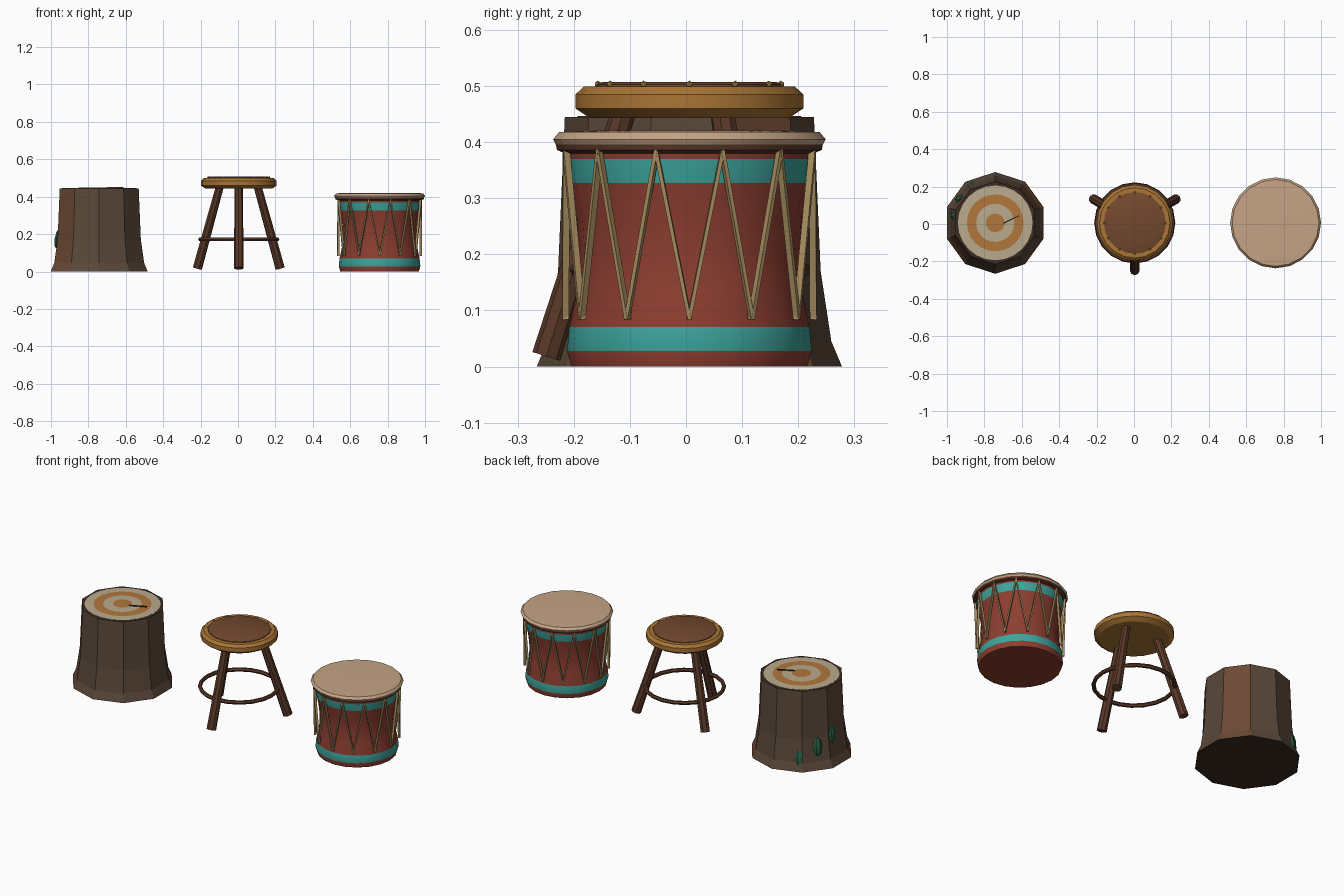
import bpy, bmesh
from math import sin, cos, pi, radians
from mathutils import Vector, Matrix

if "Cube" in bpy.data.objects:
    bpy.data.objects.remove(bpy.data.objects["Cube"])


def mat(name, hexa):
    m = bpy.data.materials.new(name)
    rgb = [(int(hexa[i:i + 2], 16) / 255) ** 2.2 for i in (0, 2, 4)]
    m.diffuse_color = (*rgb, 1)
    m.use_nodes = True
    m.node_tree.nodes["Principled BSDF"].inputs["Base Color"].default_value = m.diffuse_color
    return m


BARK, BARK2, PITH = mat("bark", "5a493c"), mat("warm_bark", "6b4a37"), mat("dark_bark", "3e2f28")
CREAM, RING = mat("pale_wood", "b9a98c"), mat("ring_wood", "b0763e")
TEAL, RED, SKIN = mat("teal_paint", "3fa39b"), mat("red_paint", "8c4034"), mat("drum_skin", "c4a284")
WOOD, SEAT, LEATHER = mat("dark_wood", "5a3b2c"), mat("seat_wood", "a87438"), mat("leather", "734a32")
GOLD, LEAF, ROPE = mat("brass", "b0904a"), mat("leaf_green", "2e6248"), mat("rope", "a38a5e")

Y = 0.006
STUMP, STOOL, DRUM = Vector((-0.742, Y, 0)), Vector((0.004, Y, 0)), Vector((0.757, Y, 0))


def finish(name, bm, mats, smooth=None):
    bmesh.ops.recalc_face_normals(bm, faces=bm.faces)
    me = bpy.data.meshes.new(name)
    bm.to_mesh(me)
    bm.free()
    for m in mats:
        me.materials.append(m)
    ob = bpy.data.objects.new(name, me)
    bpy.context.collection.objects.link(ob)
    if smooth:
        bpy.context.view_layer.objects.active = ob
        ob.select_set(True)
        bpy.ops.object.shade_smooth_by_angle(angle=radians(smooth))
        ob.select_set(False)
    return ob


def lathe(name, profile, n, loc, mats, pick=None, smooth=30):
    """Capped turned solid; pick(row, column) chooses the material, row -1 is the base cap."""
    bm = bmesh.new()
    rows = [[bm.verts.new(loc + Vector((r * cos(a), r * sin(a), z)))
             for a in (pi / 2 + 2 * pi * i / n for i in range(n))] for r, z in profile]
    pick = pick or (lambda r, c: 0)
    for j in range(len(rows) - 1):
        for i in range(n):
            k = (i + 1) % n
            f = bm.faces.new((rows[j][i], rows[j][k], rows[j + 1][k], rows[j + 1][i]))
            f.material_index = pick(j, i)
    bm.faces.new(rows[0]).material_index = pick(-1, 0)
    bm.faces.new(rows[-1]).material_index = pick(len(rows) - 1, 0)
    return finish(name, bm, mats, smooth)


def polar(c, r, deg, z):
    return c + Vector((r * cos(radians(deg)), r * sin(radians(deg)), z))


def bar_matrix(a, b, out):
    """Frame with z along a-b and x roughly along out."""
    z = (b - a).normalized()
    y = z.cross(out).normalized()
    m = Matrix((y.cross(z), y, z)).transposed().to_4x4()
    m.translation = (a + b) / 2
    return m


# Stump: flared ten-sided trunk, growth rings, crack and side leaves
lathe("stump_trunk", [(.272, 0), (.253, .045), (.234, .17), (.222, .445)], 10, STUMP,
      [BARK, BARK2, PITH],
      lambda r, c: 2 if r in (-1, 3) else int(c in (3, 8)), smooth=None)
lathe("growth_rings", [(.2, .44), (.2, .446), (.152, .447), (.102, .448), (.05, .449)], 24, STUMP,
      [CREAM, RING], lambda r, c: int(r in (2, 4)))
bm = bmesh.new()
bmesh.ops.create_cube(bm, size=1, matrix=Matrix.Translation(STUMP + Vector((.085, .018, .45)))
                      @ Matrix.Rotation(radians(26), 4, 'Z') @ Matrix.Diagonal((.095, .007, .006, 1)))
finish("stump_crack", bm, [PITH])
for i, (deg, r, z) in enumerate([(123, .238, .07), (146, .235, .125), (169, .228, .175)]):
    bm = bmesh.new()
    bmesh.ops.create_uvsphere(bm, u_segments=6, v_segments=4, radius=1,
                              matrix=Matrix.Translation(polar(STUMP, r, deg, z))
                              @ Matrix.Rotation(radians(deg), 4, 'Z')
                              @ Matrix.Rotation(radians(-8), 4, 'Y')
                              @ Matrix.Diagonal((.014, .026, .052, 1)))
    finish(f"stump_leaf_{i + 1}", bm, [LEAF])

# Stool: seat, leather pad, studs, splayed legs and ring stretcher
lathe("stool_seat", [(.178, .443), (.203, .46), (.203, .485), (.188, .499)], 20, STOOL, [SEAT])
lathe("stool_pad", [(.165, .495), (.165, .503), (.155, .507)], 20, STOOL, [LEATHER])
bm = bmesh.new()
for i in range(12):
    bmesh.ops.create_icosphere(bm, subdivisions=1, radius=.0065,
                               matrix=Matrix.Translation(polar(STOOL, .163, 30 * i, .503)))
finish("stool_studs", bm, [GOLD])
for i, deg in enumerate((30, 150, 270)):
    a, b = polar(STOOL, .255, deg, .018), polar(STOOL, .115, deg, .46)
    bm = bmesh.new()
    bmesh.ops.create_cone(bm, cap_ends=True, segments=8, radius1=.026, radius2=.022,
                          depth=(b - a).length, matrix=bar_matrix(a, b, a - STOOL))
    finish(f"stool_leg_{i + 1}", bm, [WOOD])
bpy.ops.mesh.primitive_torus_add(major_segments=20, minor_segments=6, major_radius=.206,
                                 minor_radius=.011, location=STOOL + Vector((0, 0, .172)))
ring = bpy.context.object
ring.name = "stool_stretcher"
ring.data.materials.append(WOOD)

# Drum: waisted shell with painted bands, hoop, skin and zigzag lacing
lathe("drum_shell", [(.21, 0), (.218, .028), (.214, .07), (.199, .14), (.196, .2), (.2, .26),
                     (.213, .327), (.221, .37), (.222, .39)], 20, DRUM, [RED, TEAL],
      lambda r, c: int(r in (1, 6)))
lathe("drum_hoop", [(.222, .38), (.236, .386), (.238, .396)], 20, DRUM, [WOOD])
lathe("drum_skin", [(.236, .392), (.243, .405), (.232, .418), (.15, .421)], 20, DRUM, [SKIN])
bm = bmesh.new()
for i in range(24):
    d0, d1 = 15 * i, 15 * (i + 1)
    ends = [polar(DRUM, .221, d, .088) if (d // 15) % 2 == 0 else polar(DRUM, .227, d, .382)
            for d in (d0, d1)]
    out = polar(Vector(), 1, (d0 + d1) / 2, 0)
    bmesh.ops.create_cube(bm, size=1, matrix=bar_matrix(*ends, out)
                          @ Matrix.Diagonal((.012, .007, (ends[1] - ends[0]).length + .008, 1)))
finish("drum_lacing", bm, [ROPE])
